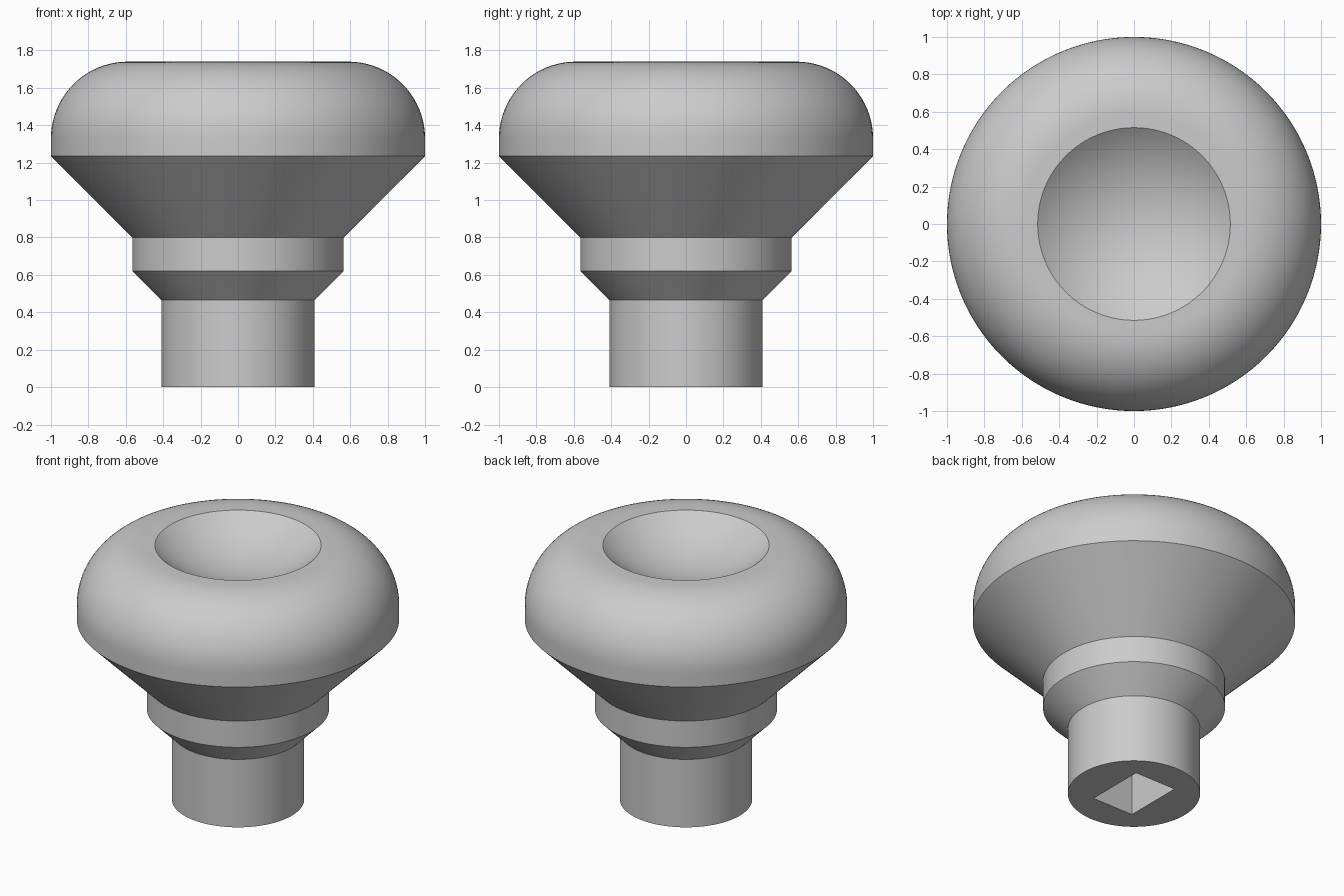
import bpy
import bmesh
from math import asin, cos, pi, radians, sin

cube = bpy.data.objects.get("Cube")
if cube:
    bpy.data.objects.remove(cube, do_unlink=True)

SEGMENTS = 128
TOP = 1.74

grey = bpy.data.materials.new("light grey")
grey.use_nodes = True
colour = (0.6, 0.6, 0.6, 1)
grey.diffuse_color = colour
grey.node_tree.nodes["Principled BSDF"].inputs["Base Color"].default_value = colour


def arc(cx, cz, radius, start, end, steps):
    """Points on a circular arc, as (radius from axis, height)."""
    angles = [start + (end - start) * i / steps for i in range(steps + 1)]
    return [(cx + radius * cos(a), cz + radius * sin(a)) for a in angles]


def lathe(name, profile):
    """Turn a profile around the z axis into a closed solid."""
    bm = bmesh.new()
    verts = [bm.verts.new((r, 0, z)) for r, z in profile]
    edges = [bm.edges.new(pair) for pair in zip(verts, verts[1:])]
    bmesh.ops.spin(bm, geom=verts + edges, cent=(0, 0, 0), axis=(0, 0, 1),
                   angle=2 * pi, steps=SEGMENTS)
    bmesh.ops.remove_doubles(bm, verts=bm.verts, dist=0.0001)
    bmesh.ops.recalc_face_normals(bm, faces=bm.faces)
    mesh = bpy.data.meshes.new(name)
    bm.to_mesh(mesh)
    bm.free()
    mesh.materials.append(grey)
    obj = bpy.data.objects.new(name, mesh)
    bpy.context.collection.objects.link(obj)
    return obj


# Stem, collar and flared underside
profile = [(0, 0), (0.41, 0), (0.41, 0.465), (0.565, 0.62), (0.565, 0.8), (1, 1.235)]

# Rounded shoulder
fillet = 0.41
profile += arc(1 - fillet, TOP - fillet, fillet, 0, pi / 2, 20)

# Spherical thumb dish
rim = 0.515
dish_radius = 0.8
half_angle = asin(rim / dish_radius)
dish_centre = TOP + dish_radius * cos(half_angle)
profile += arc(0, dish_centre, dish_radius, half_angle - pi / 2, -pi / 2, 16)[:-1]
profile.append((0, dish_centre - dish_radius))

knob = lathe("knob", profile)

# Rectangular socket in the foot of the stem
depth = 0.5
bpy.ops.mesh.primitive_cube_add(size=1, location=(0, 0, 0))
cutter = bpy.context.object
cutter.name = "socket_cutter"
cutter.scale = (0.31, 0.41, 2 * depth)
cutter.hide_render = True
cutter.data.materials.append(grey)

socket = knob.modifiers.new("socket", 'BOOLEAN')
socket.operation = 'DIFFERENCE'
socket.solver = 'EXACT'
socket.object = cutter

bpy.ops.object.select_all(action='DESELECT')
knob.select_set(True)
bpy.context.view_layer.objects.active = knob
bpy.ops.object.modifier_apply(modifier=socket.name)
bpy.data.objects.remove(cutter, do_unlink=True)
bpy.ops.object.shade_smooth_by_angle(angle=radians(30))
